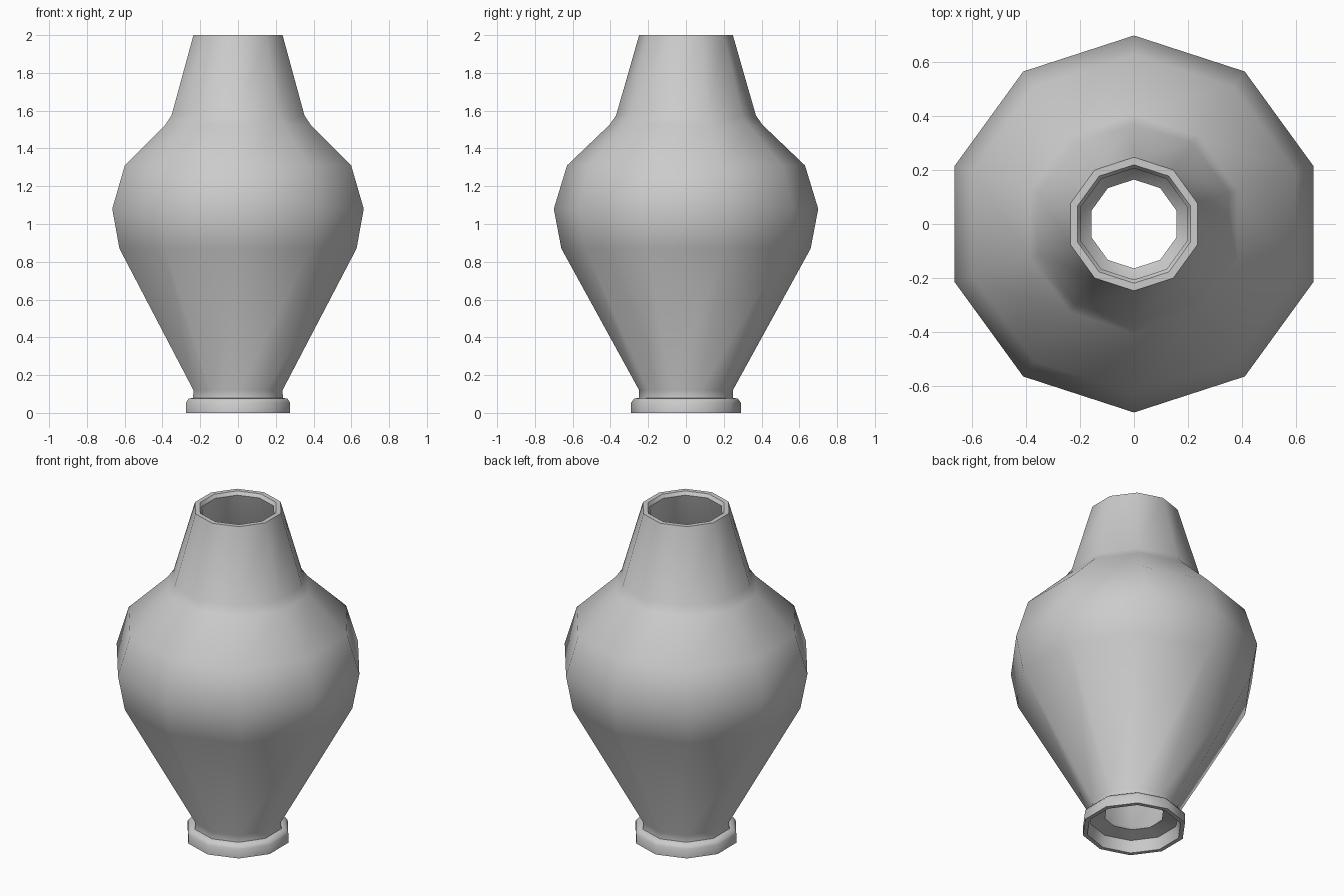
import bpy, bmesh, math

if "Cube" in bpy.data.objects:
    bpy.data.objects.remove(bpy.data.objects["Cube"])

SIDES = 10

# Closed wall profile (radius, height): foot, body, neck, rim, then down the inside
profile = [
    (0.29, 0.0), (0.29, 0.055), (0.275, 0.075), (0.25, 0.08),
    (0.248, 0.12), (0.66, 0.87), (0.70, 1.08), (0.63, 1.31),
    (0.405, 1.525), (0.37, 1.575), (0.248, 2.0),
    (0.22, 2.0), (0.207, 1.98),
    (0.335, 1.56), (0.37, 1.51), (0.60, 1.29), (0.665, 1.08),
    (0.625, 0.885), (0.205, 0.13), (0.165, 0.09),
    (0.25, 0.07), (0.265, 0.0),
]


def lathe(name, points, sides):
    bm = bmesh.new()
    rings = []
    for r, z in points:
        ring = []
        for i in range(sides):
            a = math.pi / 2 + 2 * math.pi * i / sides
            ring.append(bm.verts.new((r * math.cos(a), r * math.sin(a), z)))
        rings.append(ring)
    for k, low in enumerate(rings):
        high = rings[(k + 1) % len(rings)]
        for i in range(sides):
            j = (i + 1) % sides
            bm.faces.new((low[i], low[j], high[j], high[i]))
    bmesh.ops.recalc_face_normals(bm, faces=bm.faces)
    mesh = bpy.data.meshes.new(name)
    bm.to_mesh(mesh)
    bm.free()
    obj = bpy.data.objects.new(name, mesh)
    bpy.context.collection.objects.link(obj)
    return obj


# Ten-sided hollow vase with a corner pointing to the back
vase = lathe("vase", profile, SIDES)
bpy.context.view_layer.objects.active = vase
vase.select_set(True)
bpy.ops.object.shade_smooth_by_angle(angle=math.radians(45))
